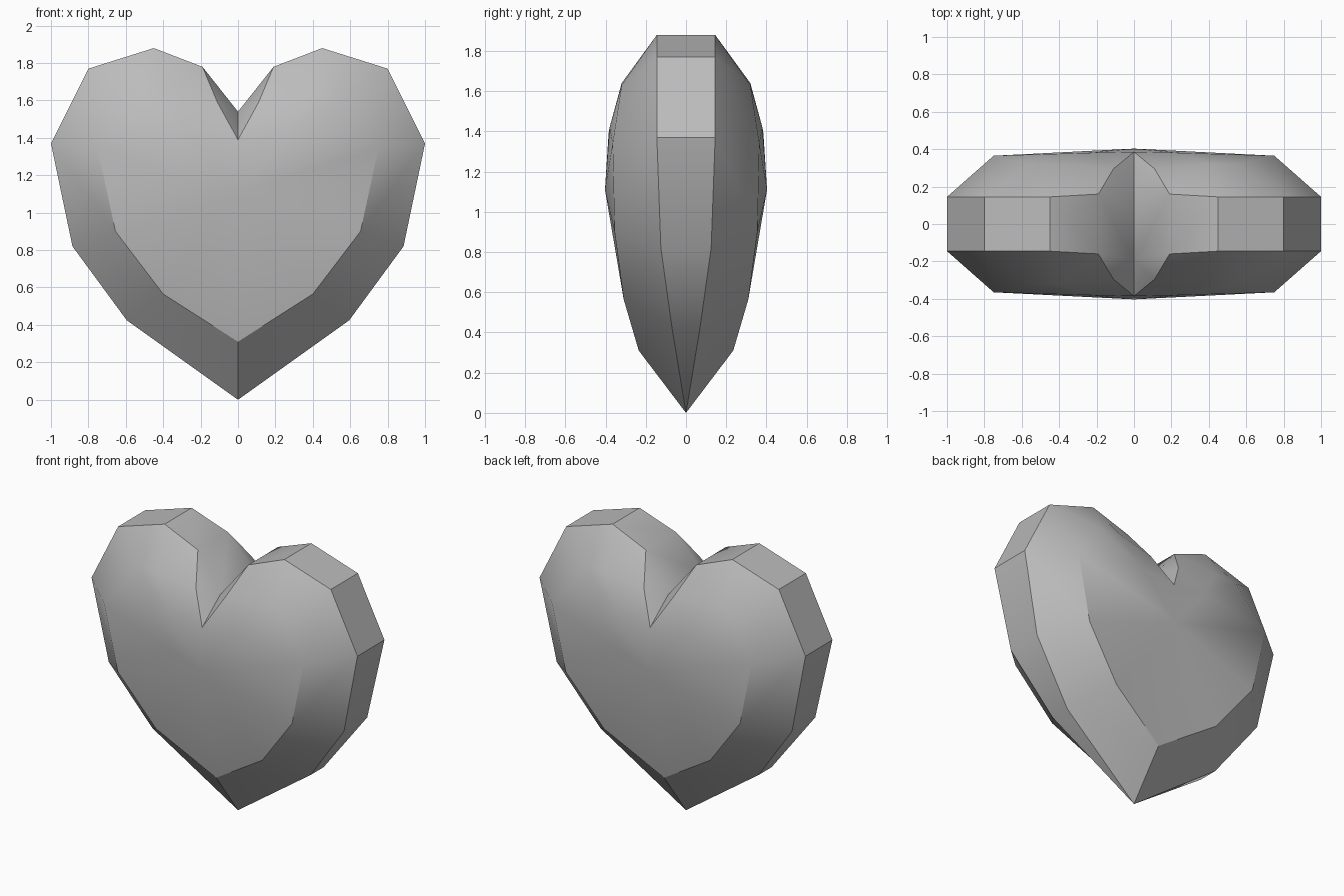
import bpy, bmesh, math

cube = bpy.data.objects.get("Cube")
if cube:
    bpy.data.objects.remove(cube, do_unlink=True)

# Half outlines (x, half depth, z), from the notch round the lobe to the tip
rim = [(0, .19, 1.54), (.19, .16, 1.78), (.45, .145, 1.88), (.80, .145, 1.77),
       (1, .145, 1.37), (.885, .125, .82), (.595, .07, .425), (0, 0, 0)]
shoulder = [(0, .385, 1.39), (.11, .295, 1.59), (.39, .32, 1.64), (.55, .32, 1.63),
            (.75, .365, 1.34), (.655, .355, .90), (.40, .31, .565), (0, .235, .31)]
lobe_peak = (.25, .38, 1.42)
centre = (0, .403, 1.11)

bm = bmesh.new()


def face(*points):
    """Add a face, dropping points that coincide."""
    unique = list(dict.fromkeys(points))
    if len(unique) > 2:
        bm.faces.new([bm.verts.new(p) for p in unique])


def place(points, sx, sy):
    return [(sx * x, sy * y, z) for x, y, z in points]


for sx in (1, -1):
    # Flat band round the edge
    front, back = place(rim, sx, -1), place(rim, sx, 1)
    for i in range(len(rim) - 1):
        face(front[i], front[i + 1], back[i + 1], back[i])
    for sy in (1, -1):
        outer, inner = place(rim, sx, sy), place(shoulder, sx, sy)
        peak, mid = place([lobe_peak, centre], sx, sy)
        # Sloping bevel, then the domed face
        for i in range(len(rim) - 1):
            face(outer[i], outer[i + 1], inner[i + 1], inner[i])
            face(inner[i], inner[i + 1], peak if i < 4 else mid)
        face(inner[0], peak, mid)
        face(peak, inner[4], mid)

bmesh.ops.remove_doubles(bm, verts=bm.verts, dist=.0005)
bmesh.ops.recalc_face_normals(bm, faces=bm.faces)
mesh = bpy.data.meshes.new("heart")
bm.to_mesh(mesh)
bm.free()

heart = bpy.data.objects.new("heart", mesh)
bpy.context.collection.objects.link(heart)

# Plain grey surface
grey = bpy.data.materials.new("grey")
grey.use_nodes = True
colour = (.5, .5, .5, 1)
grey.diffuse_color = colour
grey.node_tree.nodes["Principled BSDF"].inputs["Base Color"].default_value = colour
mesh.materials.append(grey)

# Soft facets with crisp main edges
bpy.ops.object.select_all(action='DESELECT')
heart.select_set(True)
bpy.context.view_layer.objects.active = heart
bpy.ops.object.shade_smooth_by_angle(angle=math.radians(33))
